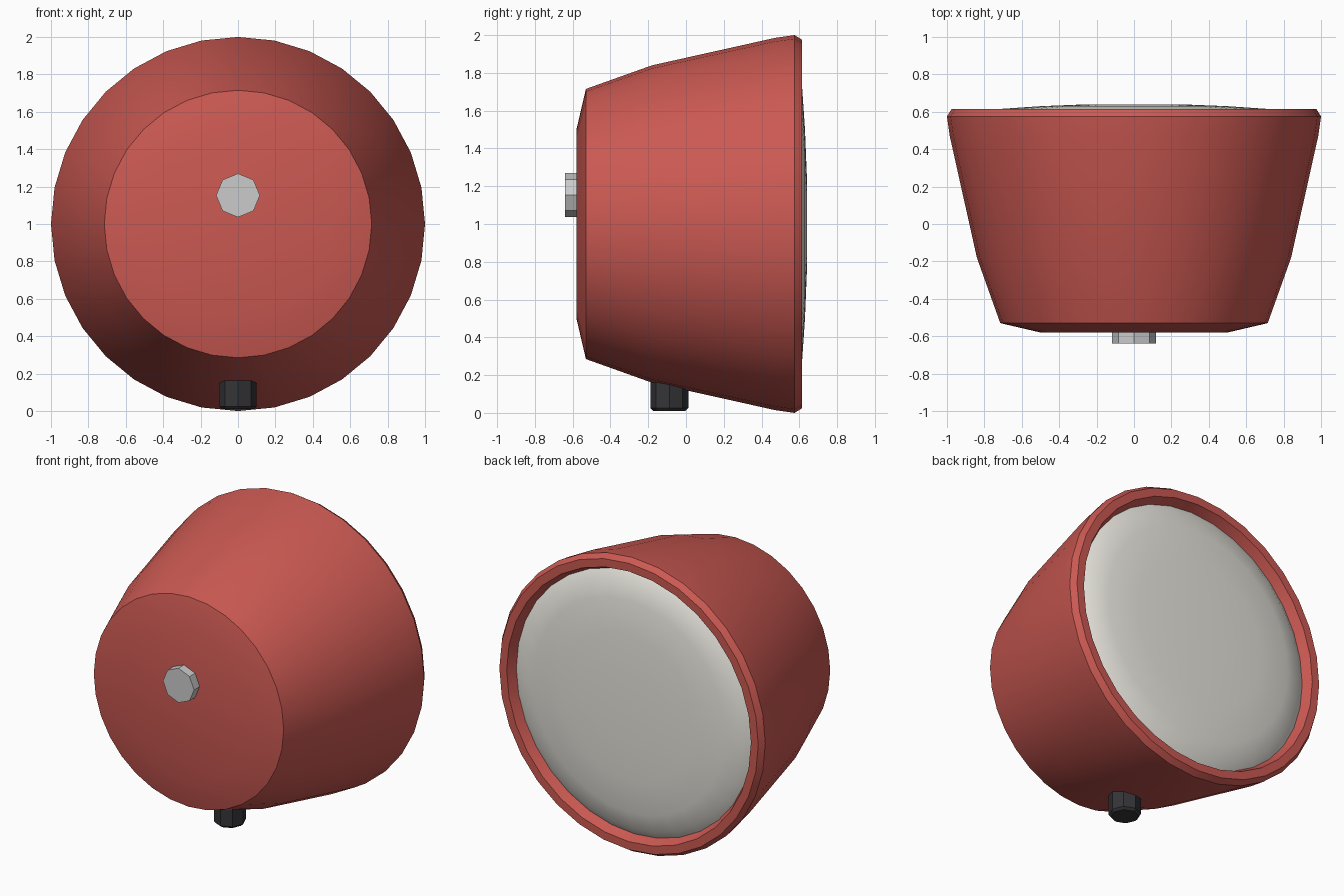
import bpy, bmesh
from math import pi, radians, sin, cos
from mathutils import Matrix

if "Cube" in bpy.data.objects:
    bpy.data.objects.remove(bpy.data.objects["Cube"])


def material(name, rgb):
    m = bpy.data.materials.new(name)
    m.diffuse_color = (*rgb, 1)
    m.use_nodes = True
    m.node_tree.nodes["Principled BSDF"].inputs["Base Color"].default_value = m.diffuse_color
    return m


def lathe(name, profile, sides, matrix, mat=None, angle=30):
    """Spin (radius, height) points about local z; radius 0 makes a pole."""
    bm = bmesh.new()
    rings = []
    for r, h in profile:
        n = 1 if r == 0 else sides
        rings.append([bm.verts.new((r * cos(2 * pi * i / sides),
                                    r * sin(2 * pi * i / sides), h)) for i in range(n)])
    for a, b in zip(rings, rings[1:]):
        for i in range(sides):
            j = (i + 1) % sides
            quad = [a[i % len(a)], a[j % len(a)], b[j % len(b)], b[i % len(b)]]
            bm.faces.new(list(dict.fromkeys(quad)))
    bmesh.ops.transform(bm, matrix=matrix, verts=bm.verts)
    bmesh.ops.recalc_face_normals(bm, faces=bm.faces)
    mesh = bpy.data.meshes.new(name)
    bm.to_mesh(mesh)
    bm.free()
    ob = bpy.data.objects.new(name, mesh)
    bpy.context.collection.objects.link(ob)
    if mat:
        mesh.materials.append(mat)
    bpy.ops.object.select_all(action='DESELECT')
    ob.select_set(True)
    bpy.context.view_layer.objects.active = ob
    bpy.ops.object.shade_smooth_by_angle(angle=radians(angle))
    return ob


red = material("red_paint", (0.6, 0.1, 0.085))
glass = material("lens_white", (0.8, 0.78, 0.72))
dark = material("dark_rubber", (0.035, 0.035, 0.04))

# local z becomes world +y, axis raised to z = 1
along_y = Matrix.Translation((0, 0, 1)) @ Matrix.Rotation(-pi / 2, 4, 'X')

# Housing: domed front cap, flared wall, bevelled rim and inner lip
lathe("housing", [(0, -0.58), (0.5, -0.58), (0.715, -0.53), (0.84, -0.18),
                  (0.985, 0.47), (1.0, 0.575), (0.975, 0.615), (0.92, 0.615),
                  (0.89, 0.55)], 32, along_y, red)

# Shallow domed lens set inside the rim
lathe("lens", [(0.895, 0.55), (0.84, 0.585), (0.72, 0.615), (0.5, 0.63),
               (0.25, 0.64), (0, 0.64)], 32, along_y, glass)

# Octagonal bolt head on the front cap
lathe("front_bolt", [(0, -0.64), (0.117, -0.64), (0.117, -0.57), (0, -0.57)],
      8, Matrix.Translation((0, 0, 0.153)) @ along_y)

# Octagonal mounting stud underneath
lathe("bottom_stud", [(0, 0.01), (0.085, 0.01), (0.1, 0.025), (0.1, 0.25), (0, 0.25)],
      8, Matrix.Translation((0, -0.088, 0)), dark)
